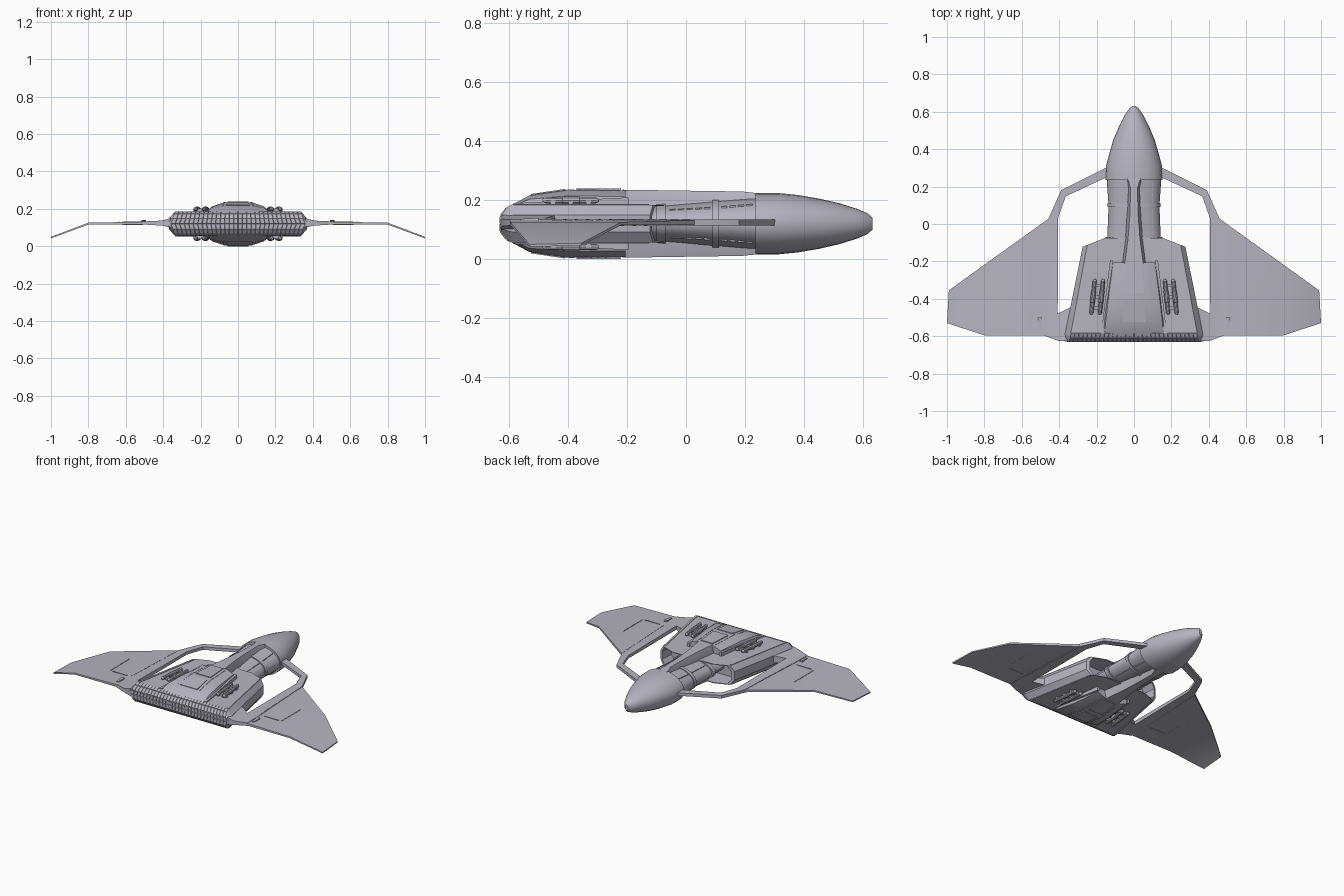
import bpy
import bmesh
from math import cos, sin, tau, sqrt, radians

MID = 0.12  # height of the horizontal symmetry plane

if "Cube" in bpy.data.objects:
    bpy.data.objects.remove(bpy.data.objects["Cube"], do_unlink=True)

grey = bpy.data.materials.new("lavender_grey")
grey.use_nodes = True
GREY = (0.47, 0.46, 0.53, 1)
grey.diffuse_color = GREY
grey.node_tree.nodes["Principled BSDF"].inputs["Base Color"].default_value = GREY

# Empty marking the mirror planes
centre = bpy.data.objects.new("mirror_centre", None)
centre.location = (0, 0, MID)
centre.hide_render = True
bpy.context.collection.objects.link(centre)


def finish(name, bm, mirror=""):
    bmesh.ops.recalc_face_normals(bm, faces=bm.faces)
    mesh = bpy.data.meshes.new(name)
    bm.to_mesh(mesh)
    bm.free()
    mesh.materials.append(grey)
    obj = bpy.data.objects.new(name, mesh)
    bpy.context.collection.objects.link(obj)
    bpy.ops.object.select_all(action="DESELECT")
    obj.select_set(True)
    bpy.context.view_layer.objects.active = obj
    bpy.ops.object.shade_smooth_by_angle(angle=radians(28))
    if mirror:
        mod = obj.modifiers.new("Mirror", "MIRROR")
        mod.use_axis = ("x" in mirror, False, "z" in mirror)
        mod.mirror_object = centre
        mod.use_mirror_merge = False
    return obj


def add_loft(bm, rings):
    rows = [[bm.verts.new(p) for p in ring] for ring in rings]
    n = len(rows[0])
    for a, b in zip(rows, rows[1:]):
        for i in range(n):
            j = (i + 1) % n
            bm.faces.new((a[i], a[j], b[j], b[i]))
    bm.faces.new(rows[0])
    bm.faces.new(rows[-1])


def loft(name, rings, mirror=""):
    bm = bmesh.new()
    add_loft(bm, rings)
    return finish(name, bm, mirror)


def oval(y, rx, rz, cx=0, cz=MID, n=24):
    return [(cx + rx * cos(tau * i / n), y, cz + rz * sin(tau * i / n)) for i in range(n)]


def section(y, quarter):
    """Closed section mirrored from (x, height above MID) points, outside to inside."""
    up = quarter + [(-x, h) for x, h in reversed(quarter)]
    full = up + [(x, -h) for x, h in reversed(up)]
    return [(x, y(x) if callable(y) else y, MID + h) for x, h in full]


def add_slab(bm, pts, polys):
    """Plate from (x, y, z, half thickness) points, walled along its border."""
    top = [bm.verts.new((x, y, z + t)) for x, y, z, t in pts]
    low = [bm.verts.new((x, y, z - t)) for x, y, z, t in pts]
    edges = [(p[i], p[(i + 1) % len(p)]) for p in polys for i in range(len(p))]
    for p in polys:
        bm.faces.new([top[i] for i in p])
        bm.faces.new([low[i] for i in reversed(p)])
    for a, b in edges:
        if (b, a) not in edges:
            bm.faces.new((top[a], low[a], low[b], top[b]))


def slab(name, pts, polys, mirror="x"):
    bm = bmesh.new()
    add_slab(bm, pts, polys)
    return finish(name, bm, mirror)


def dashes(name, lines, mirror):
    """Broken raised seams; each line is start, end, half height, count."""
    bm = bmesh.new()
    for (x0, y0, z0), (x1, y1, z1), t, n in lines:
        length = sqrt((x1 - x0) ** 2 + (y1 - y0) ** 2)
        ox, oy = -(y1 - y0) / length * 0.002, (x1 - x0) / length * 0.002
        for i in range(n):
            ends = []
            for f in ((i + 0.15) / n, (i + 0.85) / n):
                ends.append((x0 + (x1 - x0) * f, y0 + (y1 - y0) * f, z0 + (z1 - z0) * f))
            (ax, ay, az), (bx, by, bz) = ends
            add_slab(bm, [(ax + ox, ay + oy, az, t), (ax - ox, ay - oy, az, t),
                          (bx - ox, by - oy, bz, t), (bx + ox, by + oy, bz, t)], [(0, 1, 2, 3)])
    return finish(name, bm, mirror)


# Nose cone and its straight collar
loft("nose", [oval(y, rx, rz) for y, rx, rz in (
    (0.235, 0.153, 0.104), (0.31, 0.15, 0.104), (0.38, 0.131, 0.097), (0.45, 0.111, 0.085),
    (0.52, 0.081, 0.069), (0.58, 0.051, 0.05), (0.615, 0.027, 0.035), (0.631, 0.01, 0.02))])

# Tapering middle hull with a raised band
loft("middle_hull", [oval(y, rx, rz) for y, rx, rz in (
    (-0.2, 0.145, 0.058), (-0.08, 0.143, 0.063), (0.1, 0.136, 0.077), (0.24, 0.146, 0.088))])
loft("hull_band", [oval(y, 0.143, 0.083) for y in (0.09, 0.112)])
loft("rear_hull_collar", [oval(-0.1, 0.152, 0.068), oval(-0.07, 0.152, 0.07)])

# Spine along top and bottom
loft("spine", [section(y, q) for y, q in (
    (-0.215, [(0.064, 0.06), (0.05, 0.115)]), (-0.08, [(0.047, 0.055), (0.032, 0.113)]),
    (0.05, [(0.042, 0.055), (0.022, 0.111)]), (0.19, [(0.038, 0.06), (0.018, 0.109)]),
    (0.245, [(0.045, 0.06), (0.034, 0.103)]))])


# Wide engine block with recessed intakes facing forward
def front_y(x):
    return -0.075 - max(0, abs(x) - 0.155) * 0.39


def block_quarter(wide, top, h, k=1):
    return [(wide * k, h * 0.45 * k), (top * k, h * k), (0.155 * k, h * k)]


loft("engine_block", [section(y, q) for y, q in (
    (-0.2, block_quarter(0.275, 0.25, 0.064, 0.9)),
    (front_y, block_quarter(0.275, 0.25, 0.064, 0.93)),
    (front_y, block_quarter(0.275, 0.25, 0.064)),
    (-0.585, block_quarter(0.368, 0.338, 0.064)),
    (-0.607, block_quarter(0.37, 0.342, 0.052)),
    (-0.627, block_quarter(0.371, 0.345, 0.026)))])

# Rounded rear edge covered with tiles
bm = bmesh.new()
edge = [(-0.583, 0.064, 0.338), (-0.607, 0.053, 0.342), (-0.628, 0.026, 0.35)]
edge += [(-0.628, 0, 0.36)] + [(y, -h, w) for y, h, w in reversed(edge)]
COLS = 30
grid = [[bm.verts.new((w * (2 * i / COLS - 1), y, MID + h)) for i in range(COLS + 1)]
        for y, h, w in edge]
for a, b in zip(grid, grid[1:]):
    for i in range(COLS):
        bm.faces.new((a[i], a[i + 1], b[i + 1], b[i]))
bmesh.ops.recalc_face_normals(bm, faces=bm.faces)
if sum(f.normal.y for f in bm.faces) > 0:
    bmesh.ops.reverse_faces(bm, faces=bm.faces)
bmesh.ops.inset_individual(bm, faces=bm.faces[:], thickness=0.002, depth=0.003)
finish("rear_tiles", bm)

# Raised centre housing on top and bottom of the block
loft("centre_housing", [section(y, q) for y, q in (
    (-0.205, [(0.122, 0.06), (0.112, 0.092), (0.06, 0.113)]),
    (-0.4, [(0.148, 0.06), (0.137, 0.094), (0.072, 0.115)]),
    (-0.53, [(0.165, 0.06), (0.152, 0.083), (0.08, 0.096)]),
    (-0.6, [(0.172, 0.05), (0.158, 0.055), (0.085, 0.058)]))])

# Rails along the sides of the housing, and edge rails on the block
slab("housing_rail", [(0.112, -0.195, 0.195, 0.014), (0.128, -0.195, 0.195, 0.014),
                      (0.176, -0.585, 0.183, 0.006), (0.158, -0.585, 0.183, 0.006)],
     [(0, 1, 2, 3)], "xz")
slab("block_edge_rail", [(0.238, -0.125, 0.184, 0.003), (0.25, -0.125, 0.184, 0.003),
                         (0.338, -0.583, 0.184, 0.003), (0.324, -0.583, 0.184, 0.003)],
     [(0, 1, 2, 3)], "xz")

# Thin panels on the housing
for name, y0, y1, w0, w1, z0, z1 in (
        ("front_panel", -0.22, -0.37, 0.042, 0.055, 0.2365, 0.2375),
        ("rear_panel", -0.41, -0.525, 0.055, 0.064, 0.235, 0.218)):
    slab(name, [(-w0, y0, z0, 0.0025), (w0, y0, z0, 0.0025),
                (w1, y1, z1, 0.0025), (-w1, y1, z1, 0.0025)], [(0, 1, 2, 3)], "z")

# Paired pods on mounts, above and below
for name, shift in (("inner_pod", 0), ("outer_pod", 0.045)):
    loft(name, [oval(y, r, r, 0.135 + shift - 0.1 * y, 0.199, 10) for y, r in (
        (-0.485, 0.005), (-0.475, 0.011), (-0.42, 0.011), (-0.418, 0.013), (-0.36, 0.013),
        (-0.358, 0.011), (-0.305, 0.011), (-0.295, 0.005))], "xz")
for y in (-0.45, -0.39, -0.33):
    x = 0.157 - 0.1 * y
    slab("pod_mount", [(x - 0.035, y - 0.008, 0.191, 0.01), (x + 0.035, y - 0.008, 0.191, 0.01),
                       (x + 0.035, y + 0.008, 0.191, 0.01), (x - 0.035, y + 0.008, 0.191, 0.01)],
         [(0, 1, 2, 3)], "xz")

# Strut from the nose to the wing root, ending in a fairing at the block
Z = 0.124
slab("wing_strut", [(x, y, Z, t) for x, y, t in (
    (0.12, 0.315, 0.01), (0.12, 0.262, 0.01), (0.39, 0.18, 0.01), (0.365, 0.148, 0.01),
    (0.457, 0.03, 0.01), (0.405, 0.035, 0.01), (0.485, -0.48, 0.01), (0.408, -0.48, 0.013),
    (0.485, -0.595, 0.01), (0.405, -0.625, 0.013), (0.33, -0.44, 0.026), (0.36, -0.625, 0.026))],
     [(0, 1, 3, 2), (2, 3, 5, 4), (4, 5, 7, 6), (6, 7, 9, 8), (7, 10, 11, 9)])

# Wing with a drooping tip
slab("wing", [(0.455, 0.03, Z, 0.008), (0.455, -0.595, Z, 0.008),
              (0.8, -0.218, Z - 0.003, 0.005), (0.8, -0.595, Z - 0.003, 0.005),
              (0.99, -0.355, 0.05, 0.004), (1.0, -0.53, 0.046, 0.004)],
     [(0, 1, 3, 2), (2, 3, 5, 4)])

# Small fin on the wing
slab("wing_fin", [(0.492, -0.5, 0.135, 0.005), (0.515, -0.5, 0.135, 0.005),
                  (0.51, -0.56, 0.132, 0.004), (0.497, -0.56, 0.132, 0.004)], [(0, 1, 2, 3)])

# Seams on the wings, hull and housing
dashes("wing_seams", [((0.458, 0.02, Z), (0.478, -0.45, Z), 0.0115, 12),
                      ((0.636, -0.24, Z), (0.636, -0.45, Z), 0.0085, 6),
                      ((0.485, -0.45, Z), (0.64, -0.45, Z), 0.0095, 1)], "x")
dashes("hull_seams", [((0.1, 0.23, MID + 0.064), (0.1, 0.115, MID + 0.055), 0.003, 4),
                      ((0.1, 0.085, MID + 0.053), (0.1, -0.06, MID + 0.045), 0.003, 5),
                      ((0.062, -0.22, 0.232), (0.074, -0.4, 0.234), 0.002, 7),
                      ((0.074, -0.4, 0.234), (0.082, -0.53, 0.215), 0.002, 5)], "xz")
